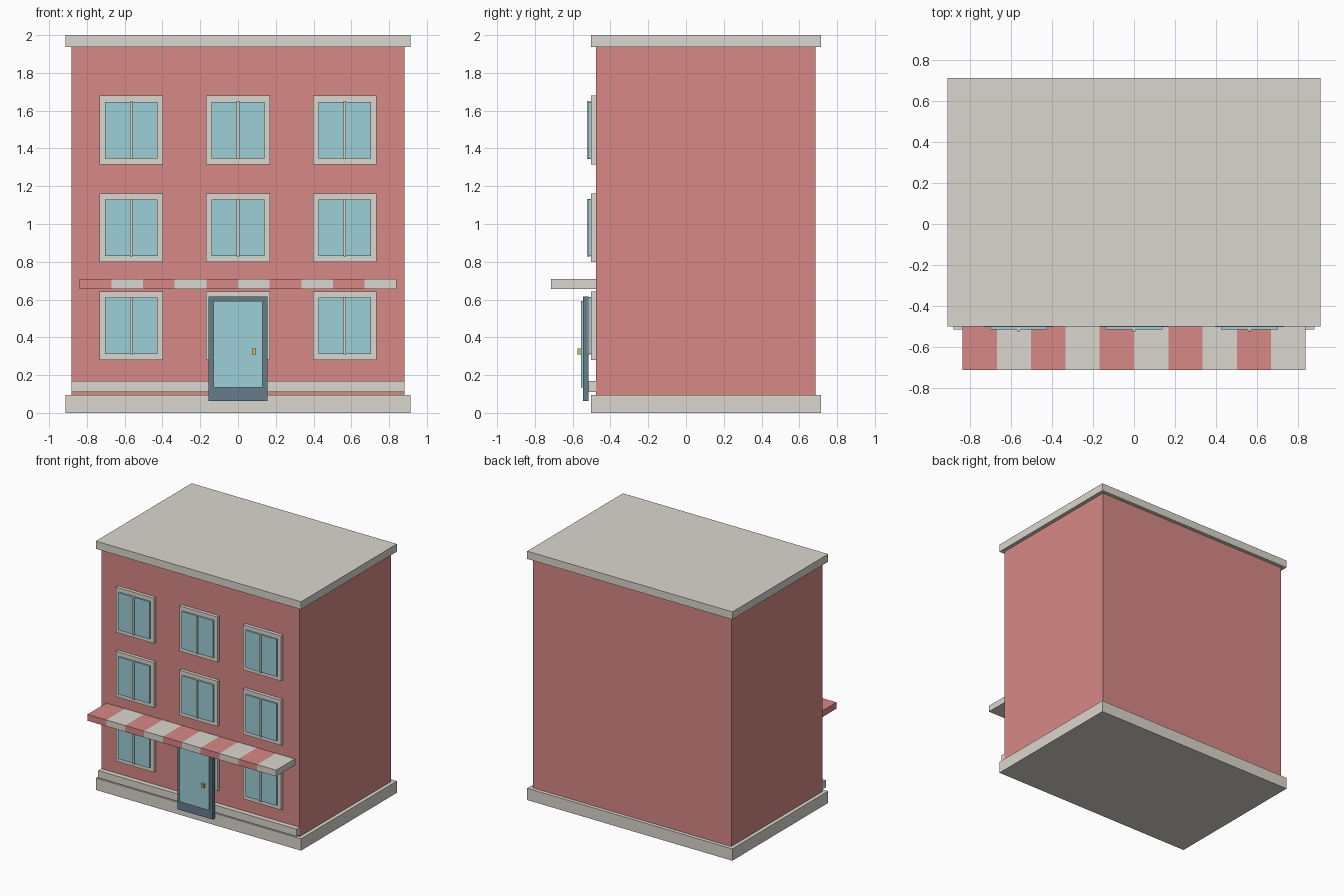
import bpy, bmesh
from mathutils import Vector

if "Cube" in bpy.data.objects:
    bpy.data.objects.remove(bpy.data.objects["Cube"])


def material(name, rgb):
    m = bpy.data.materials.new(name)
    m.diffuse_color = (*rgb, 1)
    m.use_nodes = True
    m.node_tree.nodes["Principled BSDF"].inputs["Base Color"].default_value = m.diffuse_color
    return m


RED = material("brick_red", (0.68, 0.25, 0.24))
STONE = material("pale_stone", (0.71, 0.68, 0.62))
GLASS = material("blue_glass", (0.34, 0.62, 0.68))
SLATE = material("slate_blue", (0.13, 0.20, 0.26))
GOLD = material("brass", (0.65, 0.50, 0.15))


def box(name, x, y, z, mat):
    """Box from (min, max) ranges on each axis."""
    lo, hi = Vector((x[0], y[0], z[0])), Vector((x[1], y[1], z[1]))
    centre, size = (lo + hi) / 2, hi - lo
    bm = bmesh.new()
    bmesh.ops.create_cube(bm, size=1)
    bmesh.ops.scale(bm, vec=size, verts=bm.verts)
    me = bpy.data.meshes.new(name)
    bm.to_mesh(me)
    bm.free()
    me.materials.append(mat)
    ob = bpy.data.objects.new(name, me)
    ob.location = centre
    bpy.context.collection.objects.link(ob)
    return ob


def around(c, half):
    return (c - half, c + half)


WALL = -0.476  # front wall plane

# Main block, plinth and roof slab
box("walls", (-0.882, 0.882), (WALL, 0.685), (0.095, 1.938), RED)
box("plinth", (-0.912, 0.912), (-0.502, 0.714), (0, 0.095), STONE)
box("roof_slab", (-0.912, 0.912), (-0.502, 0.714), (1.938, 2.0), STONE)
box("lower_band", (-0.882, 0.882), (-0.516, WALL), (0.111, 0.17), STONE)

# Three rows of three windows
for row, z in enumerate((0.461, 0.980, 1.497)):
    for col, x in enumerate((-0.565, 0, 0.565)):
        tag = f"{row + 1}_{col + 1}"
        box("window_frame_" + tag, around(x, 0.169), (-0.503, WALL), around(z, 0.182), STONE)
        box("window_glass_" + tag, around(x, 0.139), (-0.516, -0.490), around(z, 0.15), GLASS)
        box("window_mullion_" + tag, around(x, 0.007), (-0.525, -0.505), around(z, 0.153), STONE)

# Striped awning
n, half = 10, 0.838
w = 2 * half / n
for i in range(n):
    x0 = -half + i * w
    box(f"awning_stripe_{i + 1}", (x0, x0 + w), (-0.714, WALL), (0.657, 0.708),
        STONE if i % 2 else RED)

# Door
box("door_panel", around(0, 0.157), (-0.545, -0.517), (0.064, 0.615), SLATE)
box("door_glass", around(0, 0.131), (-0.556, -0.540), (0.135, 0.593), GLASS)
box("door_handle", around(0.085, 0.011), (-0.574, -0.553), around(0.326, 0.016), GOLD)
